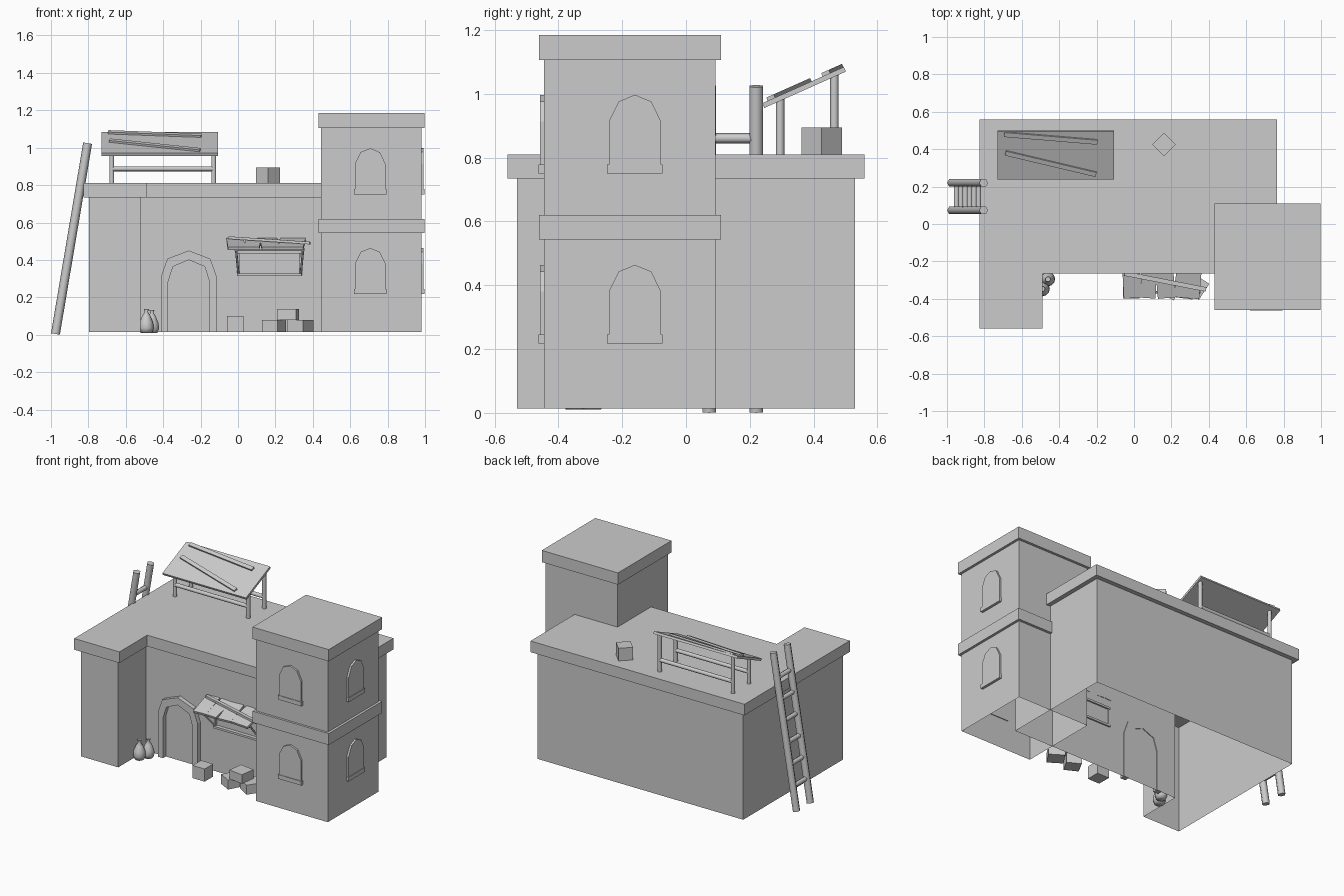
import bpy, bmesh, math
from mathutils import Matrix, Vector

cube = bpy.data.objects.get("Cube")
if cube:
    bpy.data.objects.remove(cube, do_unlink=True)

clay = bpy.data.materials.new("plain_grey")
clay.use_nodes = True
GREY = (0.6, 0.6, 0.6, 1)
clay.diffuse_color = GREY
clay.node_tree.nodes["Principled BSDF"].inputs["Base Color"].default_value = GREY

GROUND, EAVES, ROOF, TOP = 0.014, 0.735, 0.81, 1.185


def finish(bm, name, matrix=None, smooth=False):
    bmesh.ops.recalc_face_normals(bm, faces=bm.faces)
    mesh = bpy.data.meshes.new(name)
    if matrix:
        bm.transform(matrix)
    bm.to_mesh(mesh)
    bm.free()
    mesh.materials.append(clay)
    if smooth:
        mesh.shade_smooth()
        mesh.set_sharp_from_angle(angle=math.radians(70))
    obj = bpy.data.objects.new(name, mesh)
    bpy.context.collection.objects.link(obj)
    return obj


def prism(name, outline, depth, matrix, caps=True):
    """Extrude a flat outline along local z, with or without end caps."""
    bm = bmesh.new()
    face = bm.faces.new([bm.verts.new((u, v, 0)) for u, v in outline])
    new = bmesh.ops.extrude_face_region(bm, geom=[face])["geom"]
    verts = [g for g in new if isinstance(g, bmesh.types.BMVert)]
    bmesh.ops.translate(bm, verts=verts, vec=(0, 0, depth))
    if not caps:
        bm.normal_update()
        ends = [f for f in bm.faces if abs(f.normal.z) > 0.9]
        bmesh.ops.delete(bm, geom=ends, context="FACES_ONLY")
    return finish(bm, name, matrix)


def box(name, centre, size, turn=None):
    bm = bmesh.new()
    bmesh.ops.create_cube(bm, size=1)
    m = Matrix.Translation(centre) @ (turn or Matrix()) @ Matrix.Diagonal((*size, 1))
    return finish(bm, name, m)


def span(name, x, y, z):
    """Box between the limits on each axis."""
    return box(name, [sum(a) / 2 for a in (x, y, z)], [a[1] - a[0] for a in (x, y, z)])


def rod(name, p, q, r, sides=12):
    p, q = Vector(p), Vector(q)
    bm = bmesh.new()
    bmesh.ops.create_cone(bm, cap_ends=True, segments=sides, radius1=r, radius2=r,
                          depth=(q - p).length)
    turn = (q - p).to_track_quat("Z", "Y").to_matrix().to_4x4()
    return finish(bm, name, Matrix.Translation((p + q) / 2) @ turn, True)


def mirrored(half):
    """Close a right-hand outline that ends on the centre line."""
    return half + [(-u, v) for u, v in reversed(half[:-1])]


def spin(degrees, axis="Z"):
    return Matrix.Rotation(math.radians(degrees), 4, axis)


# Main house: hollow L-shaped walls under a roof slab
def footprint(g):
    x0, x1, x2, y0, y1, y2 = -0.797, -0.52, 0.735, -0.53, -0.235, 0.53
    return [(x0 - g, y0 - g), (x1 + g, y0 - g), (x1 + g, y1 - g),
            (x2 + g, y1 - g), (x2 + g, y2 + g), (x0 - g, y2 + g)]


prism("house_walls", footprint(0), EAVES - GROUND, Matrix.Translation((0, 0, GROUND)), False)
prism("house_roof", footprint(0.03), ROOF - EAVES, Matrix.Translation((0, 0, EAVES)))

# Hollow tower with two bands
tower = [(0.445, -0.445), (0.98, -0.445), (0.98, 0.092), (0.445, 0.092)]
prism("tower_walls", tower, 1.11 - GROUND, Matrix.Translation((0, 0, GROUND)), False)
for name, low, high in (("tower_middle_band", 0.543, 0.62), ("tower_roof", 1.106, TOP)):
    span(name, (0.43, 0.997), (-0.46, 0.109), (low, high))

# Arched windows on the front and left faces of the tower
upright = spin(90, "X")
window = mirrored([(0.082, 0), (0.082, 0.163), (0.051, 0.226), (0, 0.247)])
sill = [(-0.087, 0), (0.087, 0), (0.087, 0.028), (-0.087, 0.028)]
sides = (("front", Matrix.Translation((0.707, -0.44, 0)) @ upright),
         ("left", Matrix.Translation((0.975, -0.16, 0)) @ spin(90) @ upright))
for side, place in sides:
    for floor, z in (("lower", 0.217), ("upper", 0.75)):
        m = place @ Matrix.Translation((0, z, 0))
        prism(f"{side}_{floor}_window", window, 0.018, m)
        prism(f"{side}_{floor}_sill", sill, 0.022, m)

# Arched door surround
outer = mirrored([(0.148, 0), (0.148, 0.3), (0.115, 0.392), (0, 0.436)])
inner = mirrored([(0.11, 0), (0.11, 0.27), (0.085, 0.35), (0, 0.386)])
prism("door_surround", outer + inner[::-1], 0.035,
      Matrix.Translation((-0.263, -0.23, GROUND)) @ upright)

# Shop window frame
for z in (0.32, 0.44):
    span("shop_window_rail", (-0.005, 0.34), (-0.26, -0.225), (z - 0.007, z + 0.007))
for x in (0.003, 0.332):
    span("shop_window_post", (x - 0.006, x + 0.006), (-0.25, -0.23), (0.32, 0.44))

# Shop awning: loose boards, struts and a plank across
for x, width, yaw in ((-0.012, 0.093, 3), (0.078, 0.083, -4), (0.168, 0.095, 5), (0.288, 0.135, -5)):
    box("awning_board", (x, -0.315, 0.485), (width, 0.165, 0.016), spin(yaw) @ spin(17, "X"))
start, end = Vector((-0.05, -0.265, 0.519)), Vector((0.385, -0.35, 0.49))
box("awning_plank", (start + end) / 2, ((end - start).length, 0.024, 0.014),
    (end - start).to_track_quat("X", "Z").to_matrix().to_4x4())
for x, lean in ((0.003, -0.014), (0.335, 0.014)):
    rod("awning_strut", (x, -0.24, 0.318), (x + lean, -0.37, 0.462), 0.006, 8)
rod("awning_rail", (-0.02, -0.365, 0.453), (0.355, -0.365, 0.453), 0.006, 8)

# Roof shelter: sloped panel on legs with rails, planks lying on the panel
SLOPE = 24
legs_x, legs_y = (-0.675, -0.13), (0.295, 0.465)
panel = Matrix.Translation((-0.419, 0.37, 1.02)) @ spin(SLOPE, "X")
box("shelter_panel", (0, 0, 0), (0.622, 0.28, 0.016)).data.transform(panel)
for y, yaw in ((-0.046, -14.5), (0.103, -5.2)):
    lying = panel @ Matrix.Translation((-0.026, y, 0.013))
    box("shelter_plank", (0, 0, 0), (0.5, 0.026, 0.012), spin(yaw)).data.transform(lying)
for y in legs_y:
    under = 1.02 + (y - 0.37) * math.tan(math.radians(SLOPE))
    for x in legs_x:
        rod("shelter_leg", (x, y, ROOF - 0.005), (x, y, under), 0.013)
    rod("shelter_rail", (legs_x[0], y, 0.887), (legs_x[1], y, 0.887), 0.013)

# Ladder leaning on the right wall
foot, head = Vector((-0.976, 0, 0.004)), Vector((-0.804, 0, 1.024))
for y in (0.073, 0.22):
    offset = Vector((0, y, 0))
    rod("ladder_pole", foot + offset, head + offset, 0.024, 6)
for i in range(6):
    p = foot.lerp(head, 0.155 + i * 0.137)
    rod("ladder_rung", (p.x, 0.073, p.z), (p.x, 0.22, p.z), 0.016, 6)

# Crates: place, footprint, height and turn
for x, y, z, size, height, yaw in (
        (0.16, 0.425, ROOF, 0.09, 0.085, -45),
        (-0.015, -0.352, GROUND, 0.09, 0.085, 0),
        (0.193, -0.345, GROUND, 0.094, 0.064, -28),
        (0.332, -0.335, GROUND, 0.102, 0.064, -33),
        (0.267, -0.345, GROUND + 0.064, 0.104, 0.06, -8)):
    box("crate", (x, y, z + height / 2), (size, size, height), spin(yaw))

# Tied sacks beside the door
profile = [(0.0, 0), (0.03, 0), (0.04, 0.025), (0.036, 0.055), (0.022, 0.09),
           (0.009, 0.112), (0.014, 0.128), (0.0, 0.125)]
for x, y, scale in ((-0.49, -0.347, 1.0), (-0.46, -0.295, 0.96)):
    bm = bmesh.new()
    pts = [bm.verts.new((r, 0, z)) for r, z in profile]
    edges = [bm.edges.new(pair) for pair in zip(pts, pts[1:])]
    bmesh.ops.spin(bm, geom=pts + edges, axis=(0, 0, 1), cent=(0, 0, 0),
                   angle=math.tau, steps=12)
    bmesh.ops.remove_doubles(bm, verts=bm.verts, dist=0.0005)
    finish(bm, "sack", Matrix.Translation((x, y, GROUND - 0.004)) @ Matrix.Scale(scale, 4), True)
